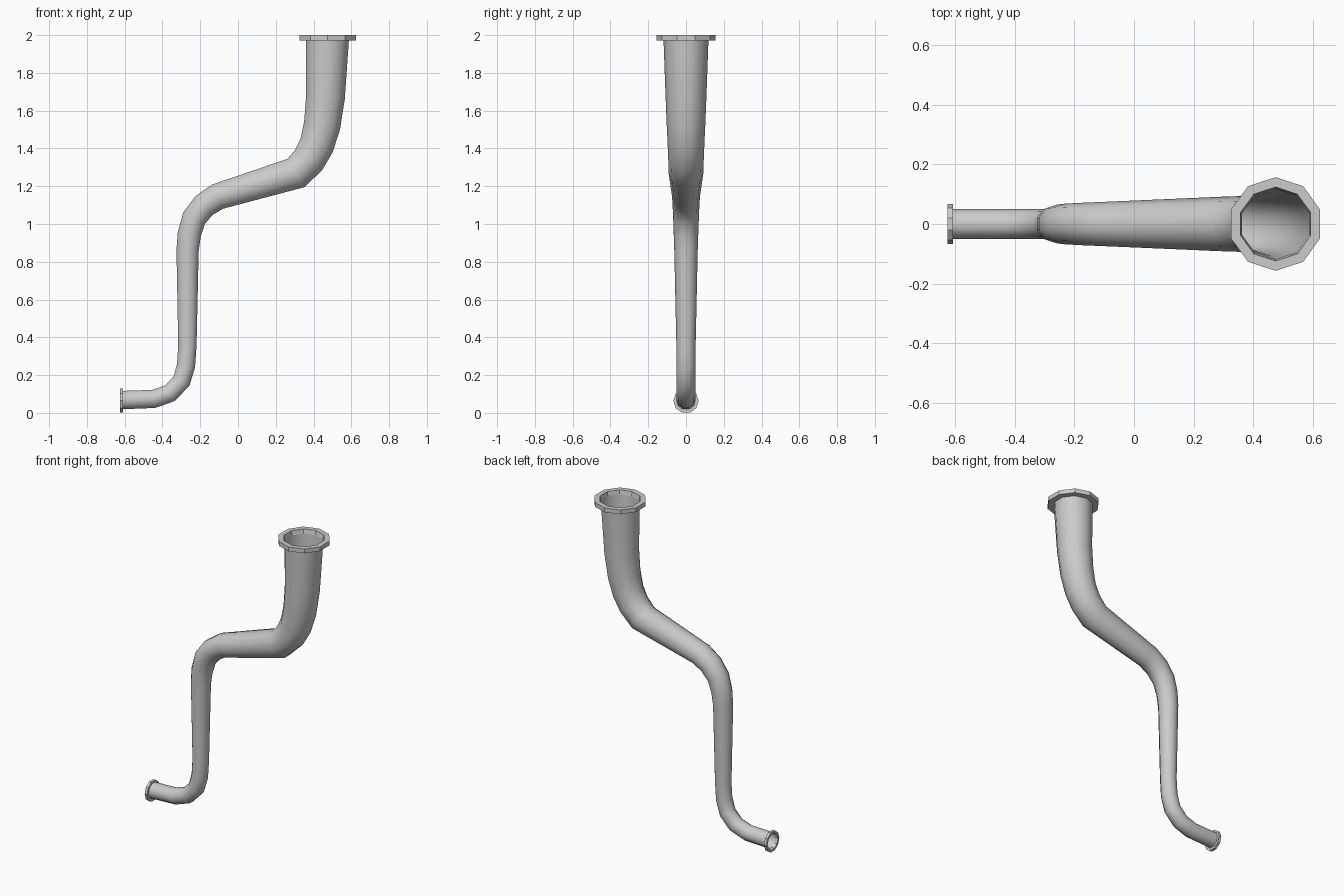
import bpy, bmesh, math
from mathutils import Vector

if "Cube" in bpy.data.objects:
    bpy.data.objects.remove(bpy.data.objects["Cube"])

SIDES = 10


def ring(bm, centre, tangent, radius):
    # ten-sided section, one corner pointing along y
    side = Vector((0, 1, 0))
    up = tangent.normalized().cross(side)
    return [bm.verts.new(centre + radius * (math.cos(a) * side + math.sin(a) * up))
            for a in (2 * math.pi * i / SIDES for i in range(SIDES))]


def bridge(bm, a, b):
    for i in range(SIDES):
        j = (i + 1) % SIDES
        bm.faces.new((a[i], a[j], b[j], b[i]))


def finish(bm, name):
    mesh = bpy.data.meshes.new(name)
    bmesh.ops.recalc_face_normals(bm, faces=bm.faces)
    bm.to_mesh(mesh)
    bm.free()
    obj = bpy.data.objects.new(name, mesh)
    bpy.context.collection.objects.link(obj)
    return obj


# tapered pipe: x, z, radius along the centre line
path = [(-0.61, 0.068, 0.051), (-0.447, 0.074, 0.051), (-0.36, 0.104, 0.051),
        (-0.299, 0.168, 0.051), (-0.275, 0.25, 0.051), (-0.268, 0.357, 0.051),
        (-0.267, 0.86, 0.062), (-0.258, 0.945, 0.065), (-0.233, 1.03, 0.068),
        (-0.18, 1.098, 0.071), (-0.108, 1.145, 0.074), (0.307, 1.27, 0.092),
        (0.375, 1.34, 0.094), (0.416, 1.415, 0.097), (0.445, 1.52, 0.102),
        (0.463, 1.67, 0.108), (0.474, 1.975, 0.119)]
pts = [Vector((x, 0, z)) for x, z, r in path]
bm = bmesh.new()
rings = []
for i, p in enumerate(pts):
    if i == 0:
        t = Vector((1, 0, 0))
    elif i == len(pts) - 1:
        t = Vector((0, 0, 1))
    else:
        t = (p - pts[i - 1]).normalized() + (pts[i + 1] - p).normalized()
    rings.append(ring(bm, p, t, path[i][2]))
for a, b in zip(rings, rings[1:]):
    bridge(bm, a, b)
pipe = finish(bm, "pipe")
bpy.context.view_layer.objects.active = pipe
pipe.select_set(True)
bpy.ops.object.shade_smooth_by_angle(angle=math.radians(50))


# flat-faced end flanges
def flange(name, end, axis, thickness, outer, inner, pipe_radius):
    end, axis = Vector(end), Vector(axis)
    back = end - axis * thickness
    bm = bmesh.new()
    loops = [ring(bm, c, axis, r) for c, r in
             ((back, pipe_radius), (back, outer), (end, outer), (end, inner))]
    for i in range(4):
        bridge(bm, loops[i], loops[(i + 1) % 4])
    finish(bm, name)


flange("top_flange", (0.475, 0, 2.0), (0, 0, 1), 0.028, 0.157, 0.124, 0.118)
flange("lower_flange", (-0.625, 0, 0.0645), (-1, 0, 0), 0.017, 0.067, 0.053, 0.05)
